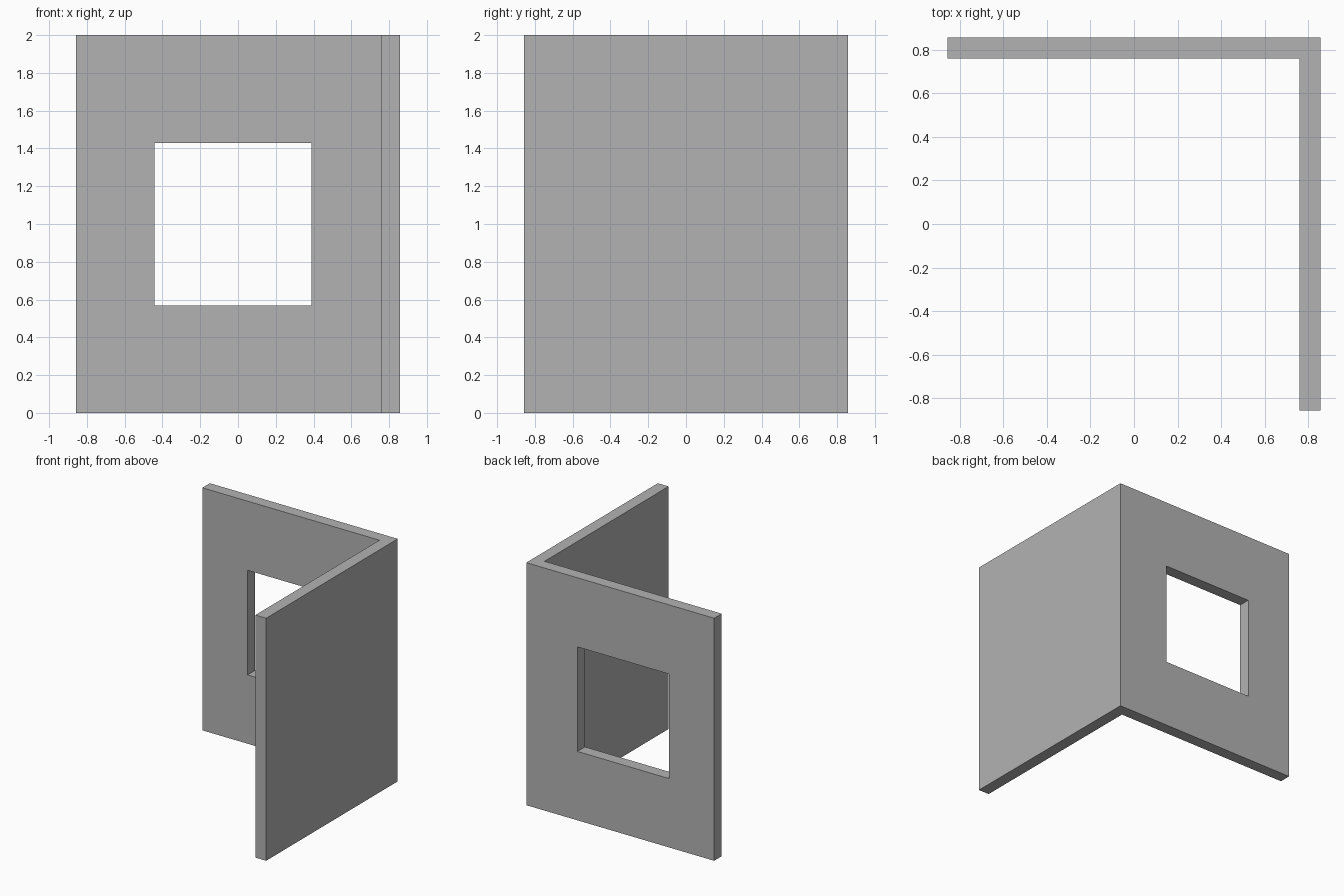
import bpy
import bmesh
from mathutils import Vector

default = bpy.data.objects.get("Cube")
if default:
    bpy.data.objects.remove(default, do_unlink=True)

HALF, THICK, HEIGHT = 0.857, 0.098, 2.0
INNER = HALF - THICK

# Plain grey wall colour
grey = bpy.data.materials.new("wall_grey")
grey.use_nodes = True
colour = (0.45, 0.45, 0.45, 1.0)
grey.diffuse_color = colour
grey.node_tree.nodes["Principled BSDF"].inputs["Base Color"].default_value = colour


def prism(name, outline, bottom, top):
    """Extrude a floor outline from bottom to top."""
    bm = bmesh.new()
    face = bm.faces.new([bm.verts.new((x, y, bottom)) for x, y in outline])
    extruded = bmesh.ops.extrude_face_region(bm, geom=[face])["geom"]
    verts = [v for v in extruded if isinstance(v, bmesh.types.BMVert)]
    bmesh.ops.translate(bm, verts=verts, vec=Vector((0, 0, top - bottom)))
    bmesh.ops.recalc_face_normals(bm, faces=bm.faces)
    mesh = bpy.data.meshes.new(name)
    bm.to_mesh(mesh)
    bm.free()
    mesh.materials.append(grey)
    obj = bpy.data.objects.new(name, mesh)
    bpy.context.collection.objects.link(obj)
    return obj


# Back wall and left wall joined as one corner
corner = prism("corner_walls", [
    (-HALF, HALF), (-HALF, INNER), (INNER, INNER),
    (INNER, -HALF), (HALF, -HALF), (HALF, HALF)], 0, HEIGHT)

# Square window opening through the back wall
left, right = -0.443, 0.39
near, far = INNER - THICK, HALF + THICK
cutter = prism("window_cutter", [
    (left, near), (right, near), (right, far), (left, far)], 0.568, 1.43)
cutter.hide_render = True

cut = corner.modifiers.new("window_opening", "BOOLEAN")
cut.operation = "DIFFERENCE"
cut.solver = "EXACT"
cut.object = cutter
bpy.context.view_layer.objects.active = corner
bpy.ops.object.modifier_apply(modifier=cut.name)
bpy.data.objects.remove(cutter, do_unlink=True)
